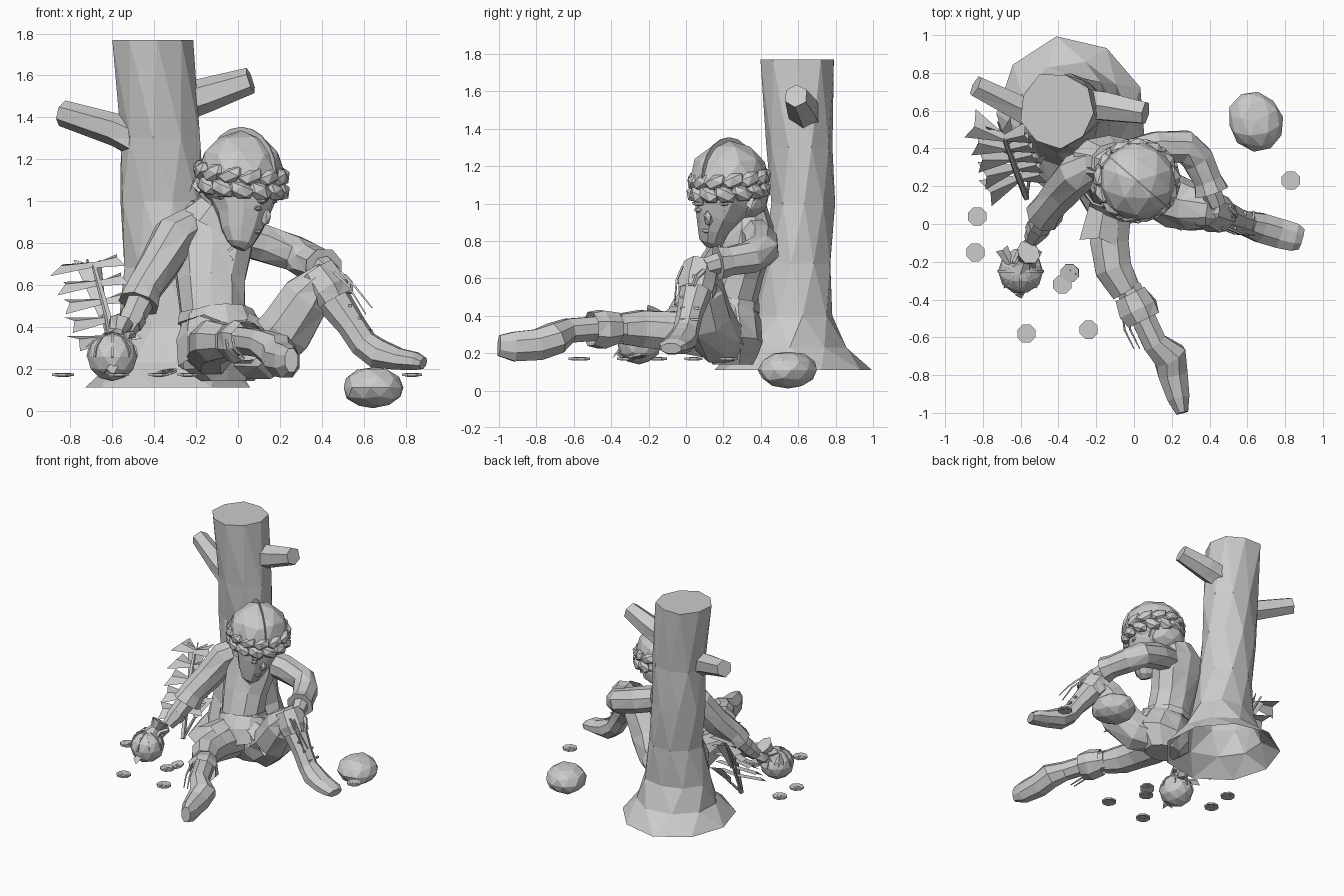
import bpy, bmesh, math, random
from mathutils import Vector, Matrix
random.seed(4)
V = Vector


def finish(name, bm):
    bmesh.ops.recalc_face_normals(bm, faces=bm.faces)
    me = bpy.data.meshes.new(name)
    bm.to_mesh(me)
    bm.free()
    ob = bpy.data.objects.new(name, me)
    bpy.context.collection.objects.link(ob)
    return ob


def tube(name, pts, n=8, ref=(0, 1, 0), jit=0.0, caps=True, twist=0.0, level=False):
    """Flat-faced tube; each point is x, y, z, side radius[, other radius]."""
    bm = bmesh.new()
    rings = []
    P = [V(p[:3]) for p in pts]
    for i, p in enumerate(pts):
        t = V((0, 0, 1)) if level else (P[min(i + 1, len(P) - 1)] - P[max(i - 1, 0)]).normalized()
        u = V(ref).cross(t).normalized()
        v = t.cross(u)
        ring = []
        for k in range(n):
            a = 2 * math.pi * (k + 0.5 + twist * i) / n
            s = 1 + random.uniform(-jit, jit)
            ring.append(bm.verts.new(P[i] + u * math.cos(a) * p[3] * s + v * math.sin(a) * p[-1] * s))
        rings.append(ring)
    for a, b in zip(rings, rings[1:]):
        for k in range(n):
            bm.faces.new((a[k], a[(k + 1) % n], b[(k + 1) % n], b[k]))
    if caps:
        if not level:
            bm.faces.new(rings[0])
        bm.faces.new(rings[-1])
    if jit:
        bmesh.ops.triangulate(bm, faces=[f for f in bm.faces if len(f.verts) == 4])
    return finish(name, bm)


def blob(name, loc, size, rot=(0, 0, 0), sub=1, jit=0.0):
    """Faceted ball scaled to half-sizes."""
    bm = bmesh.new()
    bmesh.ops.create_icosphere(bm, subdivisions=sub, radius=1)
    for v in bm.verts:
        v.co *= 1 + random.uniform(-jit, jit)
    ob = finish(name, bm)
    ob.location, ob.scale, ob.rotation_euler = loc, size, rot
    return ob


def leaf(name, base, tip, w0, w1, fold=0.03, lean=(0, 0, 1)):
    """Folded flat blade, w0 wide at the base and w1 near the tip."""
    b, t = V(base), V(tip)
    d = t - b
    s = d.cross(V(lean)).normalized()
    up = s.cross(d).normalized() * fold
    bm = bmesh.new()
    q = [bm.verts.new(c) for c in (b - s * w0, b + up, b + s * w0,
                                   t + s * w1, t + up - d * 0.15, t - s * w1)]
    bm.faces.new((q[0], q[1], q[4], q[5]))
    bm.faces.new((q[1], q[2], q[3], q[4]))
    return finish(name, bm)


# Tree trunk with flared, uneven roots and two stub branches
tube("tree_trunk", [(-.34, .585, .11, .41, .42), (-.33, .575, .23, .30, .29), (-.33, .58, .40, .24, .21),
                    (-.34, .60, .68, .205, .18), (-.36, .62, 1.0, .20, .17), (-.37, .61, 1.3, .20, .18),
                    (-.41, .60, 1.77, .20)], 9, jit=.06, twist=.4, level=True)
tube("left_branch", [(-.40, .55, 1.25, .09), (-.58, .60, 1.34, .08), (-.84, .73, 1.42, .06)], 6, (0, 0, 1), .06)
tube("right_branch", [(-.30, .64, 1.46, .09), (-.14, .62, 1.51, .085), (.06, .585, 1.575, .065)], 6, (0, 0, 1), .06)

# Boulder
blob("boulder", (.645, .545, .11), (.145, .165, .10), (0, 0, .5), 2, .04)

# Leafy plant: stem with broad wedge blades on both sides
root, top = V((-.57, .14, .17)), V((-.69, .46, .70))
tube("plant_stem", [(*root, .018), (-.62, .27, .45, .018), (*top, .012)], 5)
for i in range(5):
    p = root.lerp(top, .32 + .165 * i)
    tilt = V((.15, -.4, .9))
    leaf("plant_leaf", p, p + V((-.18, -.08 + .04 * i, -.02)), .02, .085, .02, tilt)
    leaf("plant_leaf", p, p + V((.13, .03, .03)), .02, .065, .02, tilt)
for q in ((-.53, .38, .42), (-.72, .54, .72)):
    m = (V(q) + root) / 2
    tube("side_stem", [(*root, .012), (*m, .01), (*V(q), .006)], 4, (0, .3, 1))
    leaf("side_leaf", m, q, .02, .07)

# Tunic, belt and skirt
tube("tunic", [(-.05, .25, .14, .13, .11), (-.05, .25, .24, .23, .16), (-.09, .23, .36, .20, .17),
               (-.12, .23, .47, .16, .15), (-.13, .27, .62, .17, .14), (-.12, .32, .77, .20, .14),
               (-.13, .34, .88, .20, .13), (-.11, .33, .98, .12, .10)], 10, jit=.03)
tube("belt", [(-.115, .23, .43, .18, .165), (-.12, .235, .48, .17, .16)], 10)
tube("tunic_skirt", [(-.10, .23, .45, .17, .16), (-.09, .20, .37, .205, .19), (-.06, .18, .27, .23, .19)],
     12, jit=.06, caps=False)
leaf("skirt_flap", (.04, .14, .44), (.28, .08, .32), .08, .12)
leaf("skirt_flap", (-.16, .08, .43), (-.19, -.10, .42), .08, .10)
tube("collar", [(-.12, .32, .90, .16, .13), (-.08, .30, .98, .11, .10)], 8, caps=False)
for s in (-1, 1):
    tube("chest_lace", [(-.06 - .035 * s, .18, .72, .009), (-.06 + .035 * s, .19, .78, .009)], 4)

# Neck and face, turned and bowed towards the right
tube("neck", [(-.10, .34, .86, .09), (-.03, .27, 1.0, .085)], 8)
tube("face", [(.0, .13, .775, .035), (.01, .135, .80, .065), (.015, .145, .86, .10, .085), (.025, .165, .93, .125, .12),
              (.025, .20, 1.02, .165, .165), (.02, .23, 1.10, .19)], 10)
blob("nose", (.13, .12, .92), (.03, .025, .045), (0, .35, -.5))
for x, y in ((.095, .065), (.145, .20)):
    blob("eye", (x, y, .965), (.015, .028, .014), (0, 0, -.5))
    blob("brow", (x + .02, y, 1.0), (.02, .04, .015), (0, 0, -.5))
blob("mouth", (.095, .11, .855), (.015, .03, .014), (0, 0, -.5))
blob("back_hair", (-.03, .32, 1.04), (.16, .12, .13), (0, 0, .2), 2, .04)
leaf("hair_lock", (-.17, .22, 1.12), (-.21, .17, 1.04), .05, .03)
leaf("hair_lock", (.10, .36, 1.10), (.12, .33, .97), .05, .03)

# Rounded crown of hair with a strip over the top
blob("hair_cap", (.015, .23, 1.13), (.21, .215, .205), (0, 0, .3), 2, .01)
tube("hair_part", [(.015 + .204 * math.cos(a) * .75, .23 - .204 * math.cos(a) * .65, 1.13 + .203 * math.sin(a), .03, .005)
                   for a in [math.pi * k / 10 for k in range(11)]], 4, (.65, .75, 0))

# Braided band around the head: two overlapping rows of slanted lobes
N = 13
for k in range(N):
    for row in (-1, 1):
        a = 2 * math.pi * (k + .25 * row) / N
        x, y = .195 * math.cos(a), .19 * math.sin(a)
        z = 1.10 + .034 * row - .12 * (.75 * x - .65 * y)
        blob("braid_lobe", (.015 + x, .23 + y, z), (.04, .068, .045), (.4 * row, 0, a), 1, .05)

# Left arm: wide sleeve, wrapped forearm, hand on the pouch
tube("left_sleeve", [(-.20, .33, .90, .09), (-.30, .27, .83, .11), (-.38, .18, .69, .10), (-.45, .09, .58, .09),
                     (-.475, .05, .51, .10)], 8, jit=.04)
tube("left_forearm", [(-.46, .06, .54, .07), (-.51, -.03, .43, .06), (-.54, -.08, .37, .045)], 7)
tube("left_cuff", [(-.50, -.01, .45, .068), (-.52, -.04, .41, .062)], 7)
blob("left_hand", (-.56, -.13, .34), (.05, .07, .06), (.5, 0, -.3), 1, .05)
for i in range(4):
    x = -.63 + i * .033
    tube("left_finger", [(x + .03, -.14, .36, .018), (x, -.20, .36, .017), (x - .01, -.25, .31, .013)], 5, (1, 0, .1))

# Right arm resting over the raised knee
tube("right_sleeve", [(.0, .37, .83, .09), (.12, .40, .80, .095), (.27, .41, .75, .09), (.34, .34, .71, .09),
                      (.39, .23, .69, .08), (.41, .17, .68, .095)], 8, (0, 0, 1), .04)
tube("right_forearm", [(.40, .20, .69, .06), (.44, .10, .66, .05)], 7, (0, 0, 1))
blob("right_hand", (.455, .07, .64), (.05, .06, .035), (0, .5, -.6), 1, .05)
for i in range(4):
    tube("right_finger", [(.43 + .025 * i, .05 + .015 * i, .64, .016), (.46 + .025 * i, .0 + .02 * i, .61, .014),
                          (.48 + .02 * i, -.02 + .02 * i, .56, .01)], 5, (0, 1, .3))

# Outstretched left leg
tube("left_trouser", [(-.12, .24, .28, .13), (-.13, .08, .30, .125), (-.13, -.10, .32, .11), (-.11, -.24, .33, .105),
                      (-.04, -.36, .33, .085)], 8, (0, 0, 1), .04)
tube("left_boot", [(-.03, -.34, .33, .075), (.05, -.50, .33, .07), (.11, -.63, .32, .07), (.19, -.70, .28, .095, .09),
                   (.205, -.79, .245, .085, .09), (.235, -.92, .235, .065, .085), (.255, -1.0, .24, .035, .06)], 8, (0, 0, 1))
tube("left_boot_cuff", [(-.02, -.37, .33, .09), (.02, -.45, .33, .11), (.05, -.51, .33, .095)], 8, (0, 0, 1), .07, False)

# Bent right leg
tube("right_trouser", [(-.02, .24, .27, .13), (.12, .17, .28, .14), (.23, .11, .39, .14), (.33, .08, .54, .125),
                       (.40, .07, .61, .095), (.44, .06, .56, .085)], 8, (0, 1, 0), .04)
tube("right_boot", [(.40, .07, .62, .08), (.46, .05, .52, .085), (.54, .02, .41, .07), (.60, .0, .32, .07),
                    (.67, -.02, .27, .075, .085), (.77, -.05, .245, .055, .085), (.85, -.07, .235, .045, .08),
                    (.885, -.08, .225, .03, .06)], 8, (.3, 1, 0))
tube("right_boot_cuff", [(.37, .08, .66, .10), (.43, .06, .57, .11), (.46, .05, .52, .095)], 8, (0, 1, 0), .06, False)

# Boot laces and loose string ends
for i in range(3):
    x, z = .50 + .045 * i, .50 - .06 * i
    tube("boot_lace", [(x + .035, -.03, z, .009), (x + .045, .07, z, .009)], 4, (0, 0, 1))
for d in (0, .03):
    tube("string_end", [(.46 + d, -.02, .66, .008), (.53 + d, -.05, .59, .007), (.61 + d, -.06, .46 + d, .004)], 4)
    tube("string_end", [(-.06 + d, -.47, .36, .008), (-.05 + d, -.56, .30, .007), (d, -.66, .25, .004)], 4, (0, 0, 1))

# Money pouch with tied neck and ribs
blob("pouch", (-.60, -.25, .255), (.12, .12, .115), (0, 0, .3), 2, .02)
tube("pouch_neck", [(-.59, -.21, .33, .07), (-.575, -.18, .37, .04), (-.56, -.15, .42, .065)], 8, jit=.12)
for k in range(4):
    a0 = math.pi * k / 4
    tube("pouch_seam", [(-.60 + .118 * math.cos(b) * math.cos(a0), -.25 + .118 * math.cos(b) * math.sin(a0),
                         .255 + .113 * math.sin(b), .008) for b in [math.pi * j / 8 for j in range(9)]],
         4, (math.sin(a0), -math.cos(a0), 0))
leaf("pouch_flap", (-.65, -.22, .33), (-.70, -.13, .30), .02, .035)
leaf("pouch_flap", (-.58, -.33, .22), (-.62, -.37, .17), .02, .035)

# Scattered coins: octagonal disc, raised rim and square centre
for x, y, tilt in ((.83, .23, 0), (-.83, .04, 0), (-.84, -.15, 0), (-.34, -.26, .18), (-.38, -.32, 0),
                   (-.57, -.58, 0), (-.24, -.56, 0)):
    bm = bmesh.new()
    for n, r, h in ((8, .052, .012), (8, .036, .016), (4, .022, .02)):
        bmesh.ops.create_cone(bm, cap_ends=True, segments=n, radius1=r, radius2=r, depth=h,
                              matrix=Matrix.Rotation(math.pi / 8 if n == 8 else 0, 4, 'Z'))
    coin = finish("coin", bm)
    coin.location = (x, y, .17 + tilt * .07)
    coin.rotation_euler = (tilt, -tilt, 0)
